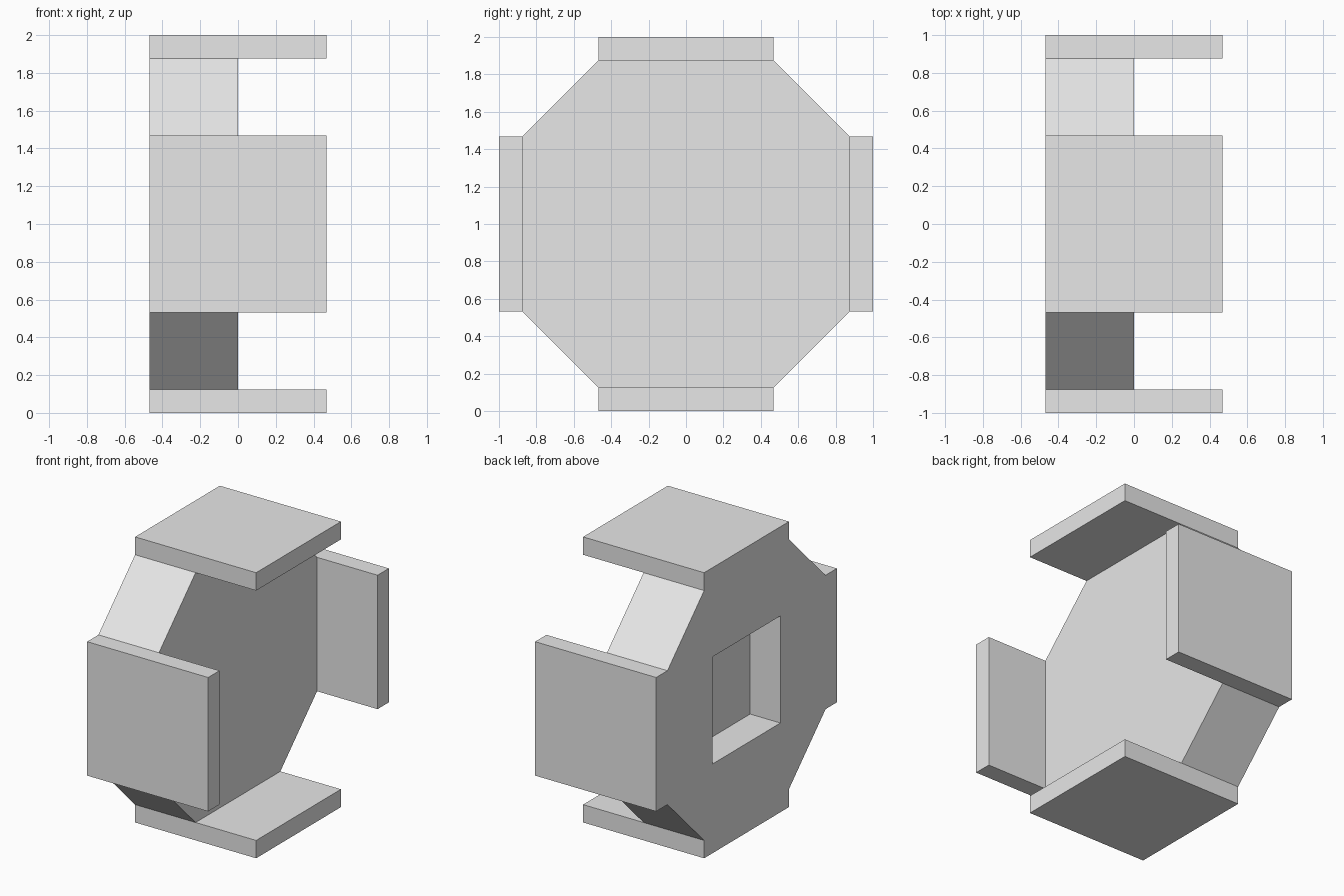
import bpy, bmesh
from math import pi
from mathutils import Matrix, Vector

if "Cube" in bpy.data.objects:
    bpy.data.objects.remove(bpy.data.objects["Cube"], do_unlink=True)

HALF = 0.469      # half width of the plates and of the octagon flats
INNER = 0.875     # distance from the axis to the octagon flats
CENTRE = Vector((0, 0, 1))

grey = bpy.data.materials.new("plain grey")
grey.use_nodes = True
grey.diffuse_color = (0.8, 0.8, 0.8, 1)
grey.node_tree.nodes["Principled BSDF"].inputs["Base Color"].default_value = (0.8, 0.8, 0.8, 1)


def add_object(name, bm):
    bmesh.ops.recalc_face_normals(bm, faces=bm.faces)
    mesh = bpy.data.meshes.new(name)
    bm.to_mesh(mesh)
    bm.free()
    mesh.materials.append(grey)
    obj = bpy.data.objects.new(name, mesh)
    bpy.context.collection.objects.link(obj)
    return obj


def box(name, low, high, turn=0):
    """Box between two corners, turned about the x axis through the centre."""
    low, high = Vector(low), Vector(high)
    bm = bmesh.new()
    bmesh.ops.create_cube(bm, size=1)
    bmesh.ops.scale(bm, vec=high - low, verts=bm.verts)
    bmesh.ops.translate(bm, vec=(low + high) / 2, verts=bm.verts)
    bmesh.ops.transform(bm, matrix=Matrix.Translation(CENTRE) @ Matrix.Rotation(turn, 4, "X"),
                        verts=bm.verts)
    return add_object(name, bm)


# Octagonal body, filling the right half of the width
bm = bmesh.new()
ring = []
for step in range(4):
    spin = Matrix.Rotation(step * pi / 2, 4, "X")
    for y in (HALF, -HALF):
        ring.append(bm.verts.new(spin @ Vector((-HALF, y, INNER)) + CENTRE))
face = bm.faces.new(ring)
side = bmesh.ops.extrude_face_region(bm, geom=[face], use_keep_orig=True)
bmesh.ops.translate(bm, vec=(HALF, 0, 0),
                    verts=[v for v in side["geom"] if isinstance(v, bmesh.types.BMVert)])
body = add_object("octagonal_body", bm)

# Square recess in the right face of the body
cutter = box("recess_cutter", (-1, -0.375, -0.375), (-HALF / 2, 0.375, 0.375))
cutter.hide_render = True
recess = body.modifiers.new("recess", "BOOLEAN")
recess.operation = "DIFFERENCE"
recess.solver = "EXACT"
recess.object = cutter
bpy.context.view_layer.objects.active = body
bpy.ops.object.modifier_apply(modifier=recess.name)
bpy.data.objects.remove(cutter, do_unlink=True)

# Four square plates around the body
for step, name in enumerate(("top", "front", "bottom", "back")):
    box(name + "_plate", (-HALF, -HALF, INNER), (HALF, HALF, 1), step * pi / 2)
